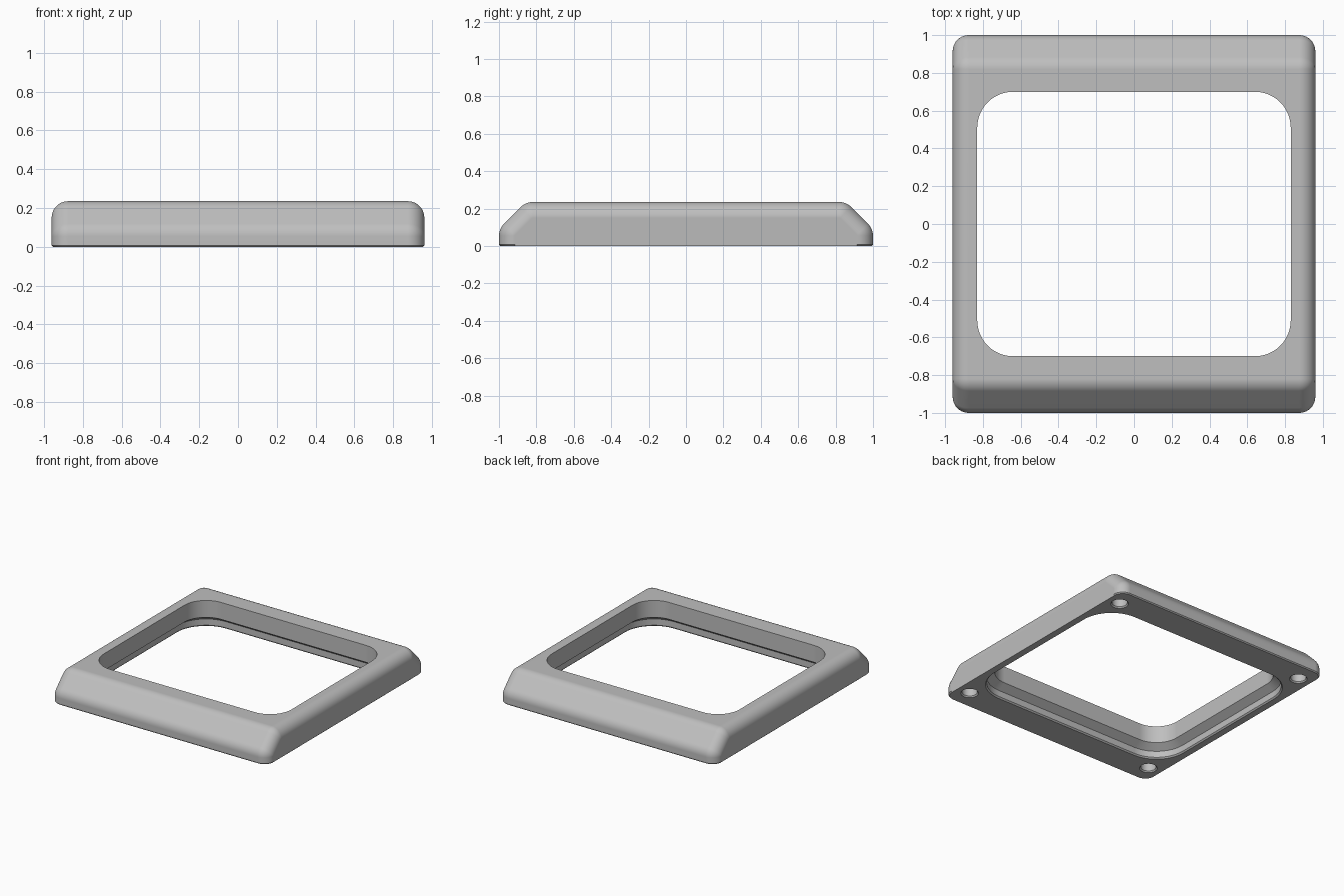
import bpy, bmesh
from math import sin, cos, tan, pi, radians

if "Cube" in bpy.data.objects:
    bpy.data.objects.remove(bpy.data.objects["Cube"], do_unlink=True)

HALF_X, HALF_Y, HEIGHT = 0.96, 1.0, 0.235
EDGE = 0.085       # rounding of the side edges
BEND = 0.09        # rounding of the front and back slopes
SLOPE_Z = 0.092    # where the slopes begin
FOOT = 0.008       # small chamfer around the base

grey = bpy.data.materials.new("plain_grey")
grey.use_nodes = True
colour = (0.52, 0.52, 0.52, 1)
grey.diffuse_color = colour
grey.node_tree.nodes["Principled BSDF"].inputs["Base Color"].default_value = colour


def loft(name, rings):
    """Skin a row of closed rings and cap both ends."""
    bm = bmesh.new()
    rows = [[bm.verts.new(p) for p in ring] for ring in rings]
    count = len(rows[0])
    for a, b in zip(rows, rows[1:]):
        for i in range(count):
            j = (i + 1) % count
            bm.faces.new((a[i], a[j], b[j], b[i]))
    bm.faces.new(rows[0])
    bm.faces.new(rows[-1])
    bmesh.ops.remove_doubles(bm, verts=bm.verts, dist=1e-5)
    bmesh.ops.recalc_face_normals(bm, faces=bm.faces)
    mesh = bpy.data.meshes.new(name)
    bm.to_mesh(mesh)
    bm.free()
    mesh.materials.append(grey)
    obj = bpy.data.objects.new(name, mesh)
    bpy.context.collection.objects.link(obj)
    return obj


def section(side, t):
    """Cross-section of the body; t sweeps around the rounded side edge."""
    inset = EDGE * (1 - cos(t))
    x = HALF_X - EDGE + EDGE * sin(t)
    radius = BEND - inset
    reach = BEND * tan(pi / 8)
    low = (HALF_Y - BEND, SLOPE_Z - reach)
    top = (HALF_Y - (HEIGHT - SLOPE_Z) - reach, HEIGHT - BEND)
    half = [(x - FOOT * sin(t), HALF_Y - inset - FOOT * cos(t), 0),
            (x, HALF_Y - inset, FOOT)]
    for (cy, cz), start in ((low, 0), (top, pi / 4)):
        for i in range(7):
            a = start + pi / 4 * i / 6
            half.append((x, cy + radius * cos(a), cz + radius * sin(a)))
    whole = half + [(px, -py, pz) for px, py, pz in reversed(half)]
    return [(side * px, py, pz) for px, py, pz in whole]


def rounded_ring(cx, cy, hx, hy, radius, z, steps=12):
    """Rounded rectangle whose corner centres lie hx, hy from its middle."""
    points = []
    for k, (sx, sy) in enumerate(((1, 1), (-1, 1), (-1, -1), (1, -1))):
        for i in range(steps + 1):
            a = pi / 2 * (k + i / steps)
            points.append((cx + sx * hx + radius * cos(a),
                           cy + sy * hy + radius * sin(a), z))
    return points


# Body: sloped front and back, rounded sides
sweep = [pi / 2 * i / 10 for i in range(11)]
body = loft("frame_body", [section(-1, t) for t in reversed(sweep)]
            + [section(1, t) for t in sweep])

# Central opening with a wider recess below
steps = ((-0.05, 0.068), (0, 0.068), (0.01, 0.058), (0.06, 0.058), (0.1, 0), (0.3, 0))
cutters = [loft("opening_cutter", [rounded_ring(0, 0, 0.64, 0.51, 0.19 + d, z)
                                   for z, d in steps])]

# Blind round sockets under the corners
bore = ((-0.05, 0.065), (0, 0.065), (0.01, 0.056), (0.1, 0.056))
for sx in (-1, 1):
    for sy in (-1, 1):
        cutters.append(loft("socket_cutter", [
            rounded_ring(sx * 0.845, sy * 0.845, 0, 0, r, z, 8) for z, r in bore]))

for cutter in cutters:
    cutter.hide_render = True
    cut = body.modifiers.new("cut", 'BOOLEAN')
    cut.operation = 'DIFFERENCE'
    cut.solver = 'EXACT'
    cut.object = cutter

# Bake the cuts and drop the cutters
graph = bpy.context.evaluated_depsgraph_get()
baked = bpy.data.meshes.new_from_object(body.evaluated_get(graph))
body.modifiers.clear()
body.data = baked
for cutter in cutters:
    bpy.data.objects.remove(cutter, do_unlink=True)

# Smooth bends, crisp edges
bpy.ops.object.select_all(action='DESELECT')
body.select_set(True)
bpy.context.view_layer.objects.active = body
bpy.ops.object.shade_smooth_by_angle(angle=radians(30))
weighted = body.modifiers.new("even_shading", 'WEIGHTED_NORMAL')
weighted.keep_sharp = True
